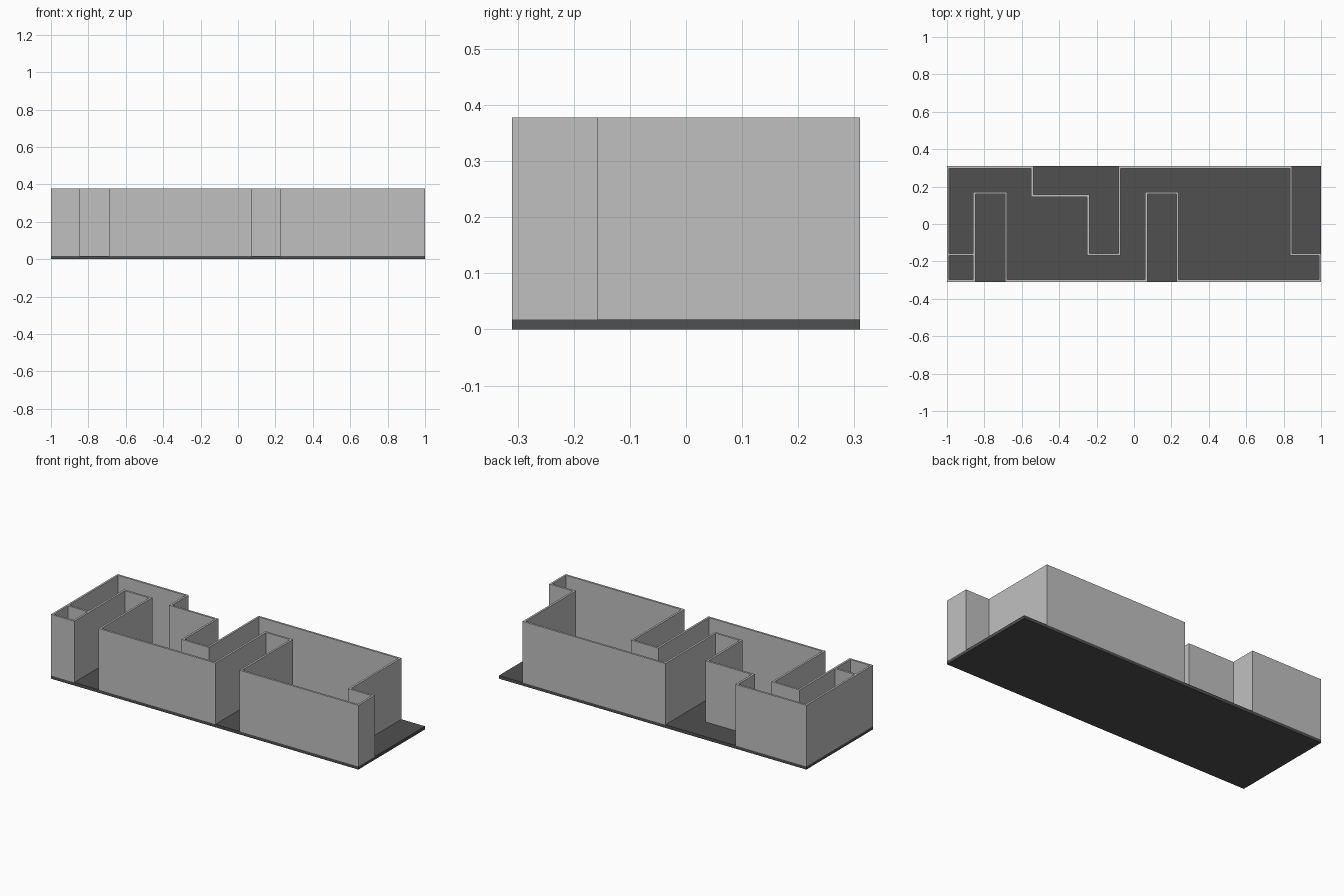
import bpy
import bmesh
from mathutils import Vector

cube = bpy.data.objects.get("Cube")
if cube:
    bpy.data.objects.remove(cube, do_unlink=True)

HALF_X, HALF_Y = 1.0, 0.31
FLOOR, TOP = 0.018, 0.378
THICK = 0.012


def material(name, value):
    mat = bpy.data.materials.new(name)
    mat.use_nodes = True
    colour = (value, value, value, 1)
    mat.diffuse_color = colour
    mat.node_tree.nodes["Principled BSDF"].inputs["Base Color"].default_value = colour
    return mat


def finish(bm, name, mat):
    bmesh.ops.recalc_face_normals(bm, faces=bm.faces)
    mesh = bpy.data.meshes.new(name)
    bm.to_mesh(mesh)
    bm.free()
    mesh.materials.append(mat)
    obj = bpy.data.objects.new(name, mesh)
    bpy.context.collection.objects.link(obj)
    return obj


def box(name, low, high, mat):
    low, high = Vector(low), Vector(high)
    bm = bmesh.new()
    bmesh.ops.create_cube(bm, size=1)
    bmesh.ops.scale(bm, vec=high - low, verts=bm.verts)
    bmesh.ops.translate(bm, vec=(low + high) / 2, verts=bm.verts)
    return finish(bm, name, mat)


def wall_ring(name, outline, mat):
    """Inset the plan outline, drop its middle and raise the rim."""
    bm = bmesh.new()
    plan = bm.faces.new([bm.verts.new((x, y, FLOOR)) for x, y in outline])
    plan.normal_update()
    bmesh.ops.inset_region(bm, faces=[plan], thickness=THICK,
                           use_boundary=True, use_even_offset=True)
    bmesh.ops.delete(bm, geom=[plan], context='FACES_ONLY')
    raised = bmesh.ops.extrude_face_region(bm, geom=bm.faces[:], use_keep_orig=True)
    verts = [g for g in raised["geom"] if isinstance(g, bmesh.types.BMVert)]
    bmesh.ops.translate(bm, vec=(0, 0, TOP - FLOOR), verts=verts)
    return finish(bm, name, mat)


wall_grey = material("light grey wall", 0.53)
base_grey = material("dark grey floor", 0.08)

# Floor slab
box("floor_slab", (-HALF_X, -HALF_Y, 0), (HALF_X, HALF_Y, FLOOR), base_grey)

# Outer wall, counter-clockwise from the front right corner
F, B = -HALF_Y, HALF_Y
STEP, NOTCH = 0.157, 0.16
outline = [
    (-HALF_X, F),
    (-0.848, F), (-0.848, NOTCH), (-0.69, NOTCH), (-0.69, F),   # first front notch
    (0.071, F), (0.071, NOTCH), (0.226, NOTCH), (0.226, F),     # second front notch
    (HALF_X, F), (HALF_X, -STEP), (0.846, -STEP), (0.846, B),   # left end recess
    (-0.083, B), (-0.083, -STEP), (-0.238, -STEP),              # stepped back recess
    (-0.238, STEP), (-0.538, STEP), (-0.538, B),
    (-HALF_X, B),
]
wall_ring("outer_wall", outline, wall_grey)

# Partition closing off the small corner room
box("corner_partition", (-HALF_X + THICK, -STEP - THICK, FLOOR),
    (-0.848 - THICK, -STEP, TOP), wall_grey)
